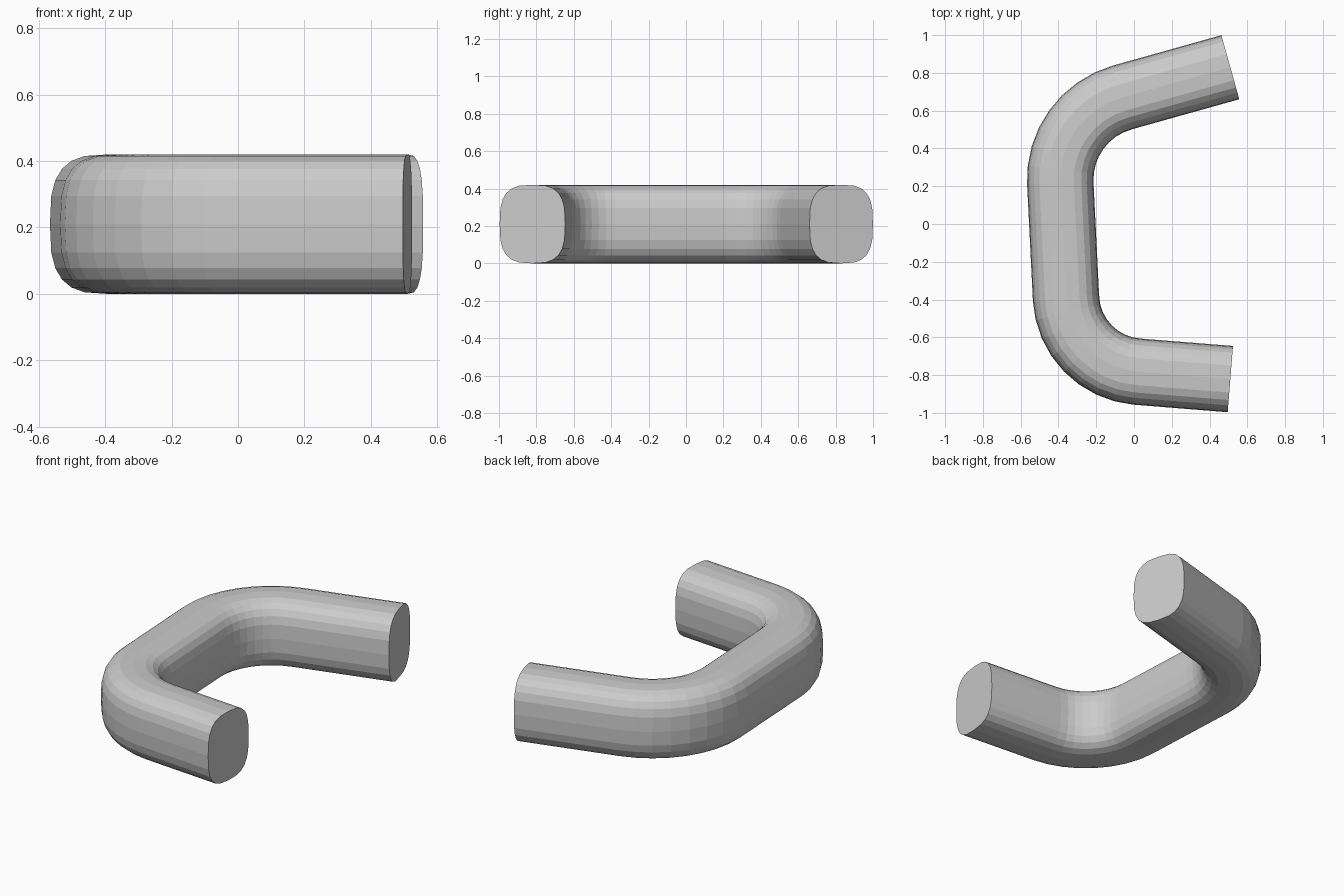
import bpy, bmesh, math
from mathutils import Vector

if "Cube" in bpy.data.objects:
    bpy.data.objects.remove(bpy.data.objects["Cube"])

HALF_W, HALF_H = 0.176, 0.21
SIDES, ARC_STEPS = 24, 8


def fillet(prev, corner, nxt, tangent):
    """Points on a circular arc rounding a corner of the path."""
    a, b = (prev - corner).normalized(), (nxt - corner).normalized()
    half = a.angle(b) / 2
    radius = tangent * math.tan(half)
    centre = corner + (a + b).normalized() * tangent / math.cos(half)
    start = (corner + a * tangent - centre).normalized()
    end = (corner + b * tangent - centre).normalized()
    return [centre + start.slerp(end, i / ARC_STEPS) * radius for i in range(ARC_STEPS + 1)]


def spow(v):
    return math.copysign(abs(v) ** (2 / 3), v)


# Centre line: two arms joined to a straight grip by rounded bends
p = [Vector(c) for c in ((0.51, 0.83, HALF_H), (-0.408, 0.573, HALF_H),
                         (-0.342, -0.753, HALF_H), (0.51, -0.821, HALF_H))]
path = [p[0]] + fillet(p[0], p[1], p[2], 0.36) + fillet(p[1], p[2], p[3], 0.36) + [p[3]]

# Squarish rounded cross-section
section = [(HALF_W * spow(math.cos(t)), HALF_H * spow(math.sin(t)))
           for t in (2 * math.pi * i / SIDES for i in range(SIDES))]

# Sweep the section along the path
bm = bmesh.new()
rings = []
for i, c in enumerate(path):
    before = (c - path[i - 1]).normalized() if i else (path[1] - c).normalized()
    after = (path[i + 1] - c).normalized() if i < len(path) - 1 else before
    d = (before + after).normalized()
    side = Vector((-d.y, d.x, 0))
    rings.append([bm.verts.new(c + side * u + Vector((0, 0, v))) for u, v in section])
for r0, r1 in zip(rings, rings[1:]):
    for j in range(SIDES):
        k = (j + 1) % SIDES
        bm.faces.new((r0[j], r0[k], r1[k], r1[j]))

# Flat end caps
bm.faces.new(rings[0])
bm.faces.new(rings[-1])
bmesh.ops.recalc_face_normals(bm, faces=bm.faces)

mesh = bpy.data.meshes.new("bent_handle")
bm.to_mesh(mesh)
bm.free()
bpy.context.collection.objects.link(bpy.data.objects.new("bent_handle", mesh))
